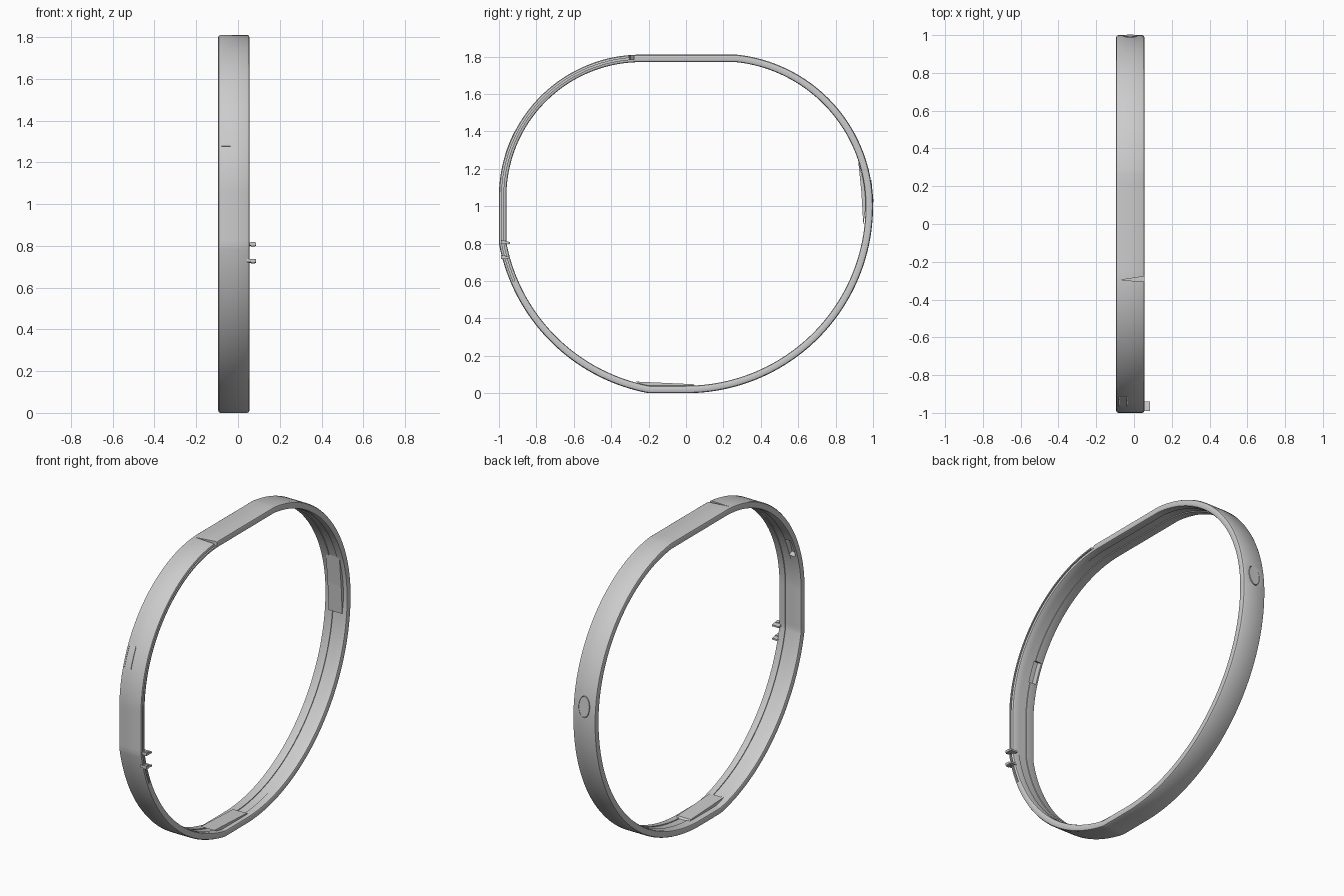
import bpy, bmesh, math
from mathutils import Vector

if "Cube" in bpy.data.objects:
    bpy.data.objects.remove(bpy.data.objects["Cube"])


def make_object(name, bm):
    bmesh.ops.recalc_face_normals(bm, faces=bm.faces)
    mesh = bpy.data.meshes.new(name)
    bm.to_mesh(mesh)
    bm.free()
    ob = bpy.data.objects.new(name, mesh)
    bpy.context.collection.objects.link(ob)
    return ob


def arc(p, q, r, n=72):
    """Counter-clockwise arc in the (y, z) plane, end point left out."""
    p, q = Vector(p), Vector(q)
    d = q - p
    left = Vector((-d.y, d.x)).normalized()
    c = (p + q) / 2 + left * math.sqrt(max(0, r * r - d.length_squared / 4))
    a0 = math.atan2(p.y - c.y, p.x - c.x)
    sweep_angle = 2 * math.asin(min(1, d.length / 2 / r))
    return [c + r * Vector((math.cos(a0 + sweep_angle * i / n),
                            math.sin(a0 + sweep_angle * i / n))) for i in range(n)]


def line(p, q, n=10):
    return [Vector(p).lerp(Vector(q), i / n) for i in range(n)]


# Outer outline of the band, with inward normals
right, top_r, top_l = (1, 1), (0.27, 1.81), (-0.25, 1.81)
left_t, left_b, bot_l, bot_r = (-1, 1.07), (-1, 0.8), (-0.2, 0), (0, 0)
outline = (arc(right, top_r, 0.814) + line(top_r, top_l) + arc(top_l, left_t, 0.76)
           + line(left_t, left_b) + arc(left_b, bot_l, 1.0) + line(bot_l, bot_r)
           + arc(bot_r, right, 1.0))
stations = []
for i, p in enumerate(outline):
    a = (p - outline[i - 1]).normalized()
    b = (outline[(i + 1) % len(outline)] - p).normalized()
    t = (a + b).normalized()
    stations.append((p, Vector((-t.y, t.x)) / t.dot(a)))


def sweep(name, path, profile, closed=False):
    """Sweep an (x, inward depth) profile along outline stations."""
    bm = bmesh.new()
    rings = [[bm.verts.new((x, *(p + n * d))) for x, d in profile] for p, n in path]
    m = len(profile)
    for i in range(len(rings) if closed else len(rings) - 1):
        r0, r1 = rings[i], rings[(i + 1) % len(rings)]
        for k in range(m):
            bm.faces.new((r0[k], r0[(k + 1) % m], r1[(k + 1) % m], r1[k]))
    if not closed:
        bm.faces.new(rings[0])
        bm.faces.new(rings[-1])
    return make_object(name, bm)


def rect(x0, x1, d0, d1):
    return [(x0, d0), (x1, d0), (x1, d1), (x0, d1)]


def prism(name, pts, x0, x1):
    """Extrude a (y, z) polygon along x."""
    bm = bmesh.new()
    f = bm.faces.new([bm.verts.new((x0, y, z)) for y, z in pts])
    ext = bmesh.ops.extrude_face_region(bm, geom=[f])['geom']
    bmesh.ops.translate(bm, vec=(x1 - x0, 0, 0),
                        verts=[v for v in ext if isinstance(v, bmesh.types.BMVert)])
    return make_object(name, bm)


def oval(name, grow, y, depth):
    bpy.ops.mesh.primitive_cylinder_add(vertices=40, radius=1, depth=1,
                                        location=(-0.02, y, 1.08),
                                        rotation=(math.radians(95.6 - 180), 0, 0))
    ob = bpy.context.object
    ob.name = name
    ob.scale = (0.034 + grow, 0.06 + grow, depth)
    return ob


def cut(target, cutter):
    cutter.hide_render = True
    mod = target.modifiers.new("cut", 'BOOLEAN')
    mod.operation, mod.solver, mod.object = 'DIFFERENCE', 'EXACT', cutter
    bpy.context.view_layer.objects.active = target
    bpy.ops.object.modifier_apply(modifier=mod.name)
    bpy.data.objects.remove(cutter)


# Main band: rounded edges and a shallow channel on the inside
band = sweep("band", stations, [
    (-0.095, 0.012), (-0.092, 0.004), (-0.084, 0), (0.044, 0), (0.052, 0.004),
    (0.055, 0.012), (0.055, 0.030), (0.052, 0.037), (0.044, 0.040), (0.012, 0.040),
    (0.012, 0.035), (-0.040, 0.035), (-0.040, 0.040), (-0.084, 0.040),
    (-0.092, 0.037), (-0.095, 0.030)], closed=True)

# Seam groove in the right edge along the front upper part
groove = [s for s in stations if s[0].x < -0.29 and s[0].y > 0.58]
cut(band, sweep("groove_cutter", groove, rect(0.030, 0.070, 0.015, 0.024)))

# Narrow tapered notch across the top
bm = bmesh.new()
low = [bm.verts.new((x, y, 1.785)) for x, y in ((-0.075, -0.297), (0.07, -0.305), (0.07, -0.275))]
high = [bm.verts.new(v.co + Vector((0, 0, 0.05))) for v in low]
bm.faces.new(low)
bm.faces.new(high)
for i in range(3):
    j = (i + 1) % 3
    bm.faces.new((low[i], low[j], high[j], high[i]))
cut(band, make_object("notch_cutter", bm))

# Front button in its slot
slot = [s for s in stations if s[0].x < -0.8 and 1.275 < s[0].y < 1.41]
cut(band, sweep("slot_cutter", slot, rect(-0.080, -0.035, -0.02, 0.06)))
button = sweep("front_button", slot, rect(-0.078, -0.037, -0.001, 0.008))

# Oval button at the back
cut(band, oval("oval_cutter", 0.003, 0.998, 0.03))
back_button = oval("back_button", 0, 0.989, 0.016)

# Pads behind the oval button and on the floor
prism("back_pad", [(0.920, 1.25), (0.938, 1.07), (0.948, 0.90), (0.970, 1.05)], -0.06, 0.03)
prism("bottom_pad", [(-0.27, 0.062), (-0.20, 0.03), (0.05, 0.038), (0.04, 0.048)], -0.06, 0.03)

# Pair of clips on the right edge
for name, z in (("upper_clip", 0.81), ("lower_clip", 0.73)):
    prism(name + "_arm", [(-0.99, z - 0.008), (-0.94, z - 0.012),
                          (-0.94, z - 0.002), (-0.99, z + 0.006)], 0.04, 0.085)
    prism(name + "_tip", [(-0.99, z - 0.012), (-0.965, z - 0.014),
                          (-0.965, z + 0.006), (-0.99, z + 0.008)], 0.062, 0.082)

# Smooth shading with sharp edges kept
bpy.ops.object.select_all(action='DESELECT')
for ob in (band, button, back_button):
    ob.select_set(True)
bpy.context.view_layer.objects.active = band
bpy.ops.object.shade_smooth_by_angle(angle=math.radians(35))
